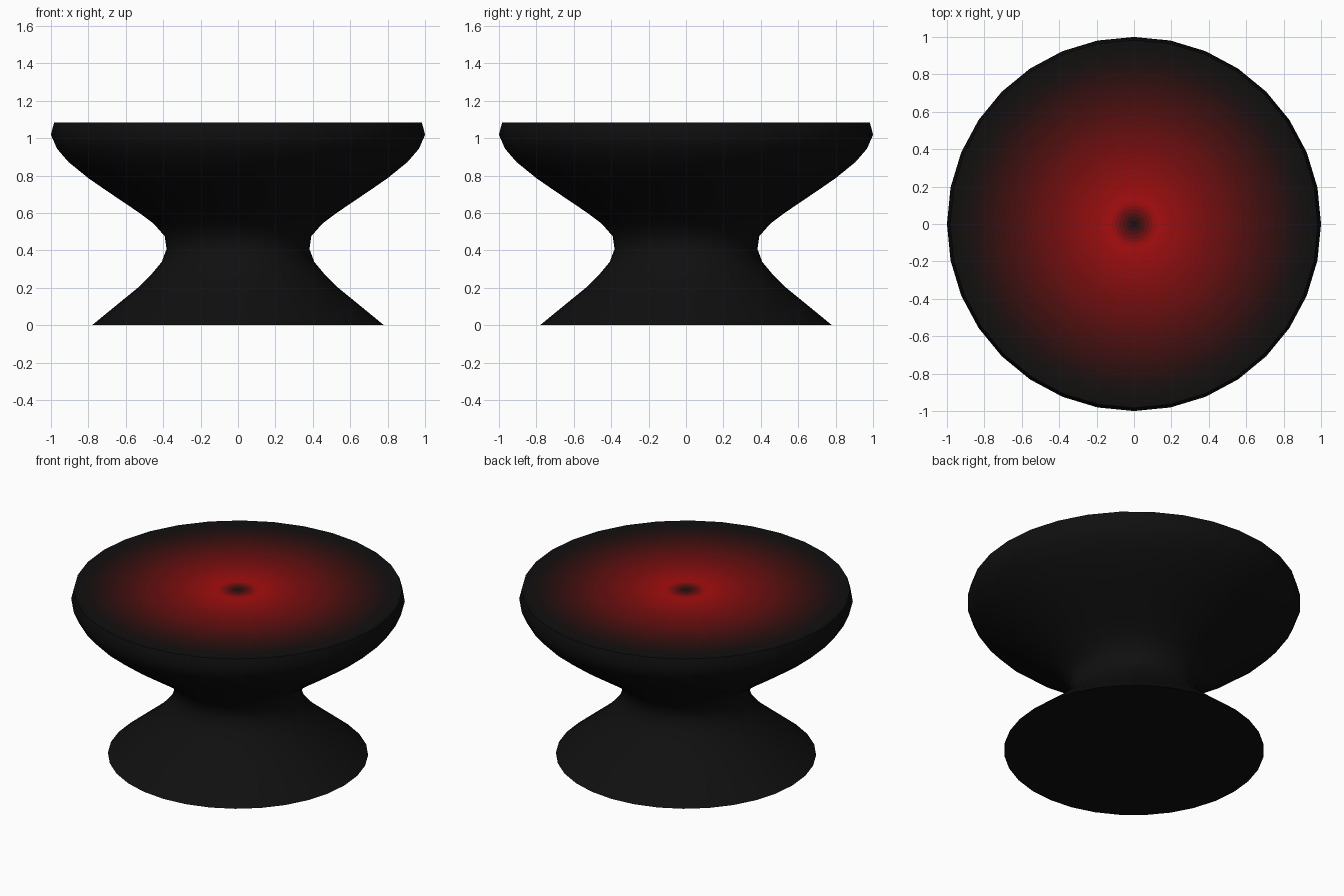
import bpy, bmesh, math

if "Cube" in bpy.data.objects:
    bpy.data.objects.remove(bpy.data.objects["Cube"])

SIDES = 32

def material(name, srgb):
    m = bpy.data.materials.new(name)
    m.diffuse_color = [(c / 12.92 if c < 0.04 else ((c + 0.055) / 1.055) ** 2.4) for c in srgb] + [1]
    m.use_nodes = True
    m.node_tree.nodes["Principled BSDF"].inputs["Base Color"].default_value = m.diffuse_color
    return m

def ring(bm, r, z):
    return [bm.verts.new((r * math.cos(2 * math.pi * i / SIDES),
                          r * math.sin(2 * math.pi * i / SIDES), z)) for i in range(SIDES)]

def bridge(bm, a, b, mat=0):
    for i in range(SIDES):
        j = (i + 1) % SIDES
        bm.faces.new((a[i], a[j], b[j], b[i])).material_index = mat

def finish(bm, name, mats):
    me = bpy.data.meshes.new(name)
    bm.to_mesh(me)
    bm.free()
    for m in mats:
        me.materials.append(m)
    ob = bpy.data.objects.new(name, me)
    bpy.context.collection.objects.link(ob)
    bpy.ops.object.select_all(action='DESELECT')
    ob.select_set(True)
    bpy.context.view_layer.objects.active = ob
    bpy.ops.object.shade_smooth_by_angle(angle=math.radians(40))

# hourglass body, closed underneath
profile = [(.78, 0), (.695, .07), (.613, .137), (.532, .203), (.463, .272), (.408, .338),
           (.382, .407), (.392, .476), (.45, .542), (.527, .6), (.605, .653), (.7, .717),
           (.80, .786), (.906, .872), (.968, .944), (1.0, 1.018), (.983, 1.085)]
bm = bmesh.new()
rings = [ring(bm, r, z) for r, z in profile]
for a, b in zip(rings, rings[1:]):
    bridge(bm, a, b)
bm.faces.new(rings[0][::-1])
finish(bm, "stool_body", [material("black", (.06, .06, .06))])

# flat seat top: concentric bands fading from dark centre to red to black
stops = [(0, (.06, .06, .06)), (.12, (.67, .05, .055)), (.5, (.40, .055, .057)),
         (.9, (.08, .06, .06)), (1, (.055, .055, .055))]

def shade(r):
    for (r0, c0), (r1, c1) in zip(stops, stops[1:]):
        if r <= r1:
            t = (r - r0) / (r1 - r0)
            return [p + (q - p) * t for p, q in zip(c0, c1)]

radii = [.02, .04, .06, .08, .1, .12] + [.12 + (.983 - .12) * i / 30 for i in range(1, 31)]
bm = bmesh.new()
mats = [material("seat_centre", shade(.01))]
rings = [ring(bm, r, 1.085) for r in radii]
bm.faces.new(rings[0])
for k in range(1, len(radii)):
    mats.append(material(f"seat_band_{k}", shade((radii[k - 1] + radii[k]) / 2)))
    bridge(bm, rings[k], rings[k - 1], k)
finish(bm, "seat_top", mats)
